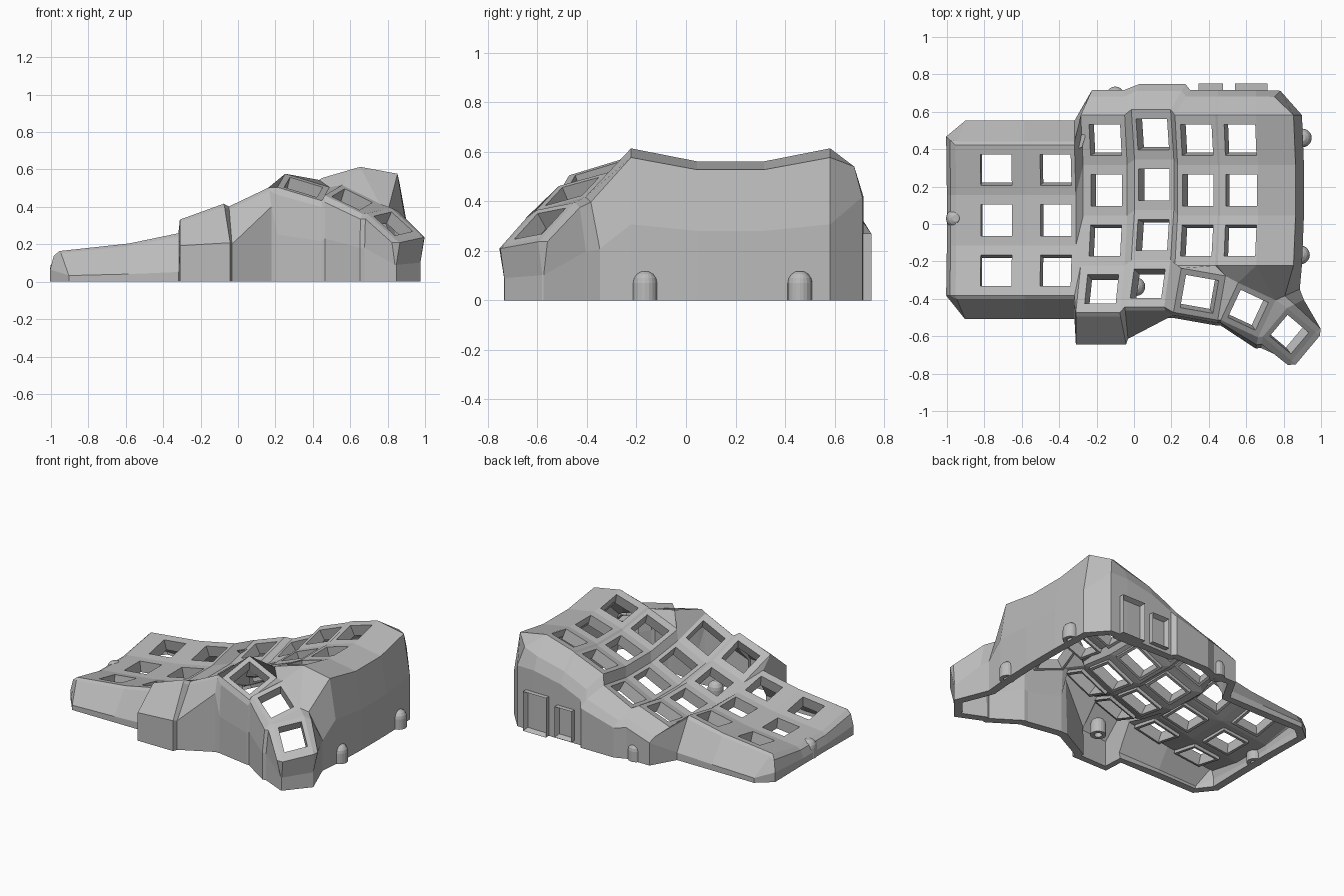
import bpy, bmesh, math
from mathutils import Vector as V

if "Cube" in bpy.data.objects:
    bpy.data.objects.remove(bpy.data.objects["Cube"], do_unlink=True)

grey = bpy.data.materials.new("matte grey plastic")
grey.use_nodes = True
COLOR = (0.5, 0.5, 0.5, 1)
grey.diffuse_color = COLOR
grey.node_tree.nodes["Principled BSDF"].inputs["Base Color"].default_value = COLOR


def finish(bm, name):
    mesh = bpy.data.meshes.new(name)
    bm.to_mesh(mesh)
    bm.free()
    mesh.materials.append(grey)
    obj = bpy.data.objects.new(name, mesh)
    bpy.context.collection.objects.link(obj)
    return obj


def thicken(obj, amount):
    mod = obj.modifiers.new("thickness", "SOLIDIFY")
    mod.thickness = amount
    mod.offset = -1


shell = bmesh.new()
collars = bmesh.new()


def face(bm, *verts):
    unique = list(dict.fromkeys(verts))
    if len(unique) > 2 and not bm.faces.get(unique):
        bm.faces.new(unique)


def key_cell(bl, br, tr, tl, u0, u1, v0, v1):
    """Square plate with a key hole, and a collar hanging below the hole."""
    outer = [bl, br, tr, tl]

    def at(u, v):
        low = bl.co.lerp(br.co, u)
        return low.lerp(tl.co.lerp(tr.co, u), v)

    hole = [at(u0, v0), at(u1, v0), at(u1, v1), at(u0, v1)]
    inner = [shell.verts.new(p) for p in hole]
    down = -(hole[1] - hole[0]).cross(hole[3] - hole[0]).normalized()
    upper = [collars.verts.new(p + down * 0.015) for p in hole]
    lower = [collars.verts.new(p + down * 0.075) for p in hole]
    for i in range(4):
        j = (i + 1) % 4
        face(shell, outer[i], outer[j], inner[j], inner[i])
        face(collars, upper[i], upper[j], lower[j], lower[i])


# Finger columns: left x, right x, left z, right z, hole x, middle y, rows
PITCH, RADIUS = 0.272, 1.4
COLUMNS = {
    "outer": (-0.95, -0.58, 0.105, 0.145, -0.735, 0.02, 3),
    "little": (-0.58, -0.31, 0.145, 0.2, -0.415, 0.02, 3),
    "ring": (-0.27, -0.035, 0.17, 0.255, -0.145, 0.18, 4),
    "middle": (0.005, 0.215, 0.24, 0.34, 0.11, 0.21, 4),
    "index": (0.235, 0.45, 0.4, 0.485, 0.345, 0.18, 3),
    "inner": (0.46, 0.665, 0.495, 0.555, 0.575, 0.18, 3),
}
left, right = {}, {}
for name, (xl, xr, zl, zr, hx, yc, rows) in COLUMNS.items():
    # Each column follows an arc that leans with its sideways tilt
    lean = 0.7 * (zr - zl) / (xr - xl)

    def edge(x, z):
        verts = []
        for i in range(rows + 1):
            a = (1.5 - i) * PITCH / RADIUS
            rise = RADIUS * (1 - math.cos(a))
            verts.append(shell.verts.new(
                (x - lean * rise, yc + RADIUS * math.sin(a), z + rise)))
        return verts

    left[name] = right["outer"] if name == "little" else edge(xl, zl)
    right[name] = edge(xr, zr)
    L, R = left[name], right[name]
    half = 0.083 / (xr - xl)
    mid = (hx - xl) / (xr - xl)
    for i in range(rows):
        key_cell(L[i + 1], R[i + 1], R[i], L[i], mid - half, mid + half, 0.19, 0.81)

# Webs joining neighbouring columns
names = list(COLUMNS)
for a, b in zip(names[1:], names[2:]):
    R, L = right[a], left[b]
    for i in range(min(len(R), len(L)) - 1):
        face(shell, R[i + 1], L[i + 1], L[i], R[i])

# Thumb keys: centre, turn, half size, slope along the row, slope across it
THUMBS = [
    ((0.35, -0.375, 0.505), -10, 0.12, -0.3, 0.3),
    ((0.61, -0.46, 0.44), -25, 0.11, -0.45, 0.25),
    ((0.83, -0.59, 0.31), -40, 0.1, -0.7, 0.15),
]
thumb = []
for centre, turn, h, along, across in THUMBS:
    a = math.radians(turn)
    u = V((math.cos(a), math.sin(a), along)) * h
    v = V((-math.sin(a), math.cos(a), across)) * h
    corners = [shell.verts.new(V(centre) + u * s + v * t)
               for s, t in ((-1, -1), (1, -1), (1, 1), (-1, 1))]
    key_cell(*corners, 0.13, 0.87, 0.13, 0.87)
    thumb.append(corners)
t1, t2, t3 = thumb
for a, b in ((t1, t2), (t2, t3)):
    face(shell, a[1], b[0], b[3], a[2])

# Webs between the thumb cluster and the finger columns
mr, il, ir = right["middle"], left["index"], right["index"]
nl, nr = left["inner"], right["inner"]
face(shell, mr[4], t1[0], t1[3], mr[3])
face(shell, mr[3], t1[3], il[3])
face(shell, il[3], t1[3], t1[2], ir[3])
face(shell, ir[3], t1[2], nl[3])
face(shell, nl[3], t1[2], t2[3], nr[3])
face(shell, nr[3], t2[3], t2[2])
lr, rl, rr, ml = right["little"], left["ring"], right["ring"], left["middle"]
face(shell, lr[3], rl[4], rl[3])
face(shell, rr[4], ml[4], ml[3], rr[3])

# Outer wall: (plate corner, direction, profile), walked around the rim.
# A profile is shoulder reach, shoulder height, foot reach, foot height.
rim = []


def wall(verts, dx, dy, profile):
    rim.extend((p, V((dx, dy)), profile) for p in verts)


ol, om = left["outer"], right["outer"]
low_front = (0.02, 0.93, 0.125, 0.2)
low_back = (0.02, 0.93, 0.13, 0.2)
left_wall = (0.03, 0.85, 0.05, 0.4)
tall_front = (0.02, 0.96, 0.17, 0.5)
tall_back = (0.1, 0.82, 0.135, 0.68)
thumb_wall = (0.03, 0.93, 0.005, 0.4)
wall(reversed(nr), 1, 0, (0.2, 0.94, 0.245, 0.5))
wall([nr[0]], 0.65, 0.65, (0.15, 0.88, 0.2, 0.68))
wall([nr[0], nl[0], ir[0]], 0, 1, tall_back)
wall([il[0], mr[0]], 0.6, 1, tall_back)
wall([ml[0]], 0.3, 1, tall_back)
wall([rr[0]], 0, 1, tall_back)
wall([rl[0]], 0.45, 1, tall_back)
wall([lr[0], om[0]], 0, 1, low_back)
wall([ol[0]], 0.4, 1, low_back)
wall([ol[0]], -1, 0.9, left_wall)
wall(ol[1:], -1, 0, left_wall)
wall([ol[3]], 0.4, -1, low_front)
wall([om[3], lr[3]], 0, -1, low_front)
wall([rl[4]], 0, -1, (0.02, 0.96, 0.17, 0.58))
wall([rr[4]], 0.2, -1, tall_front)
wall([ml[4]], 0.1, -1, tall_front)
wall([mr[4]], 0.3, -1, (0.02, 0.97, 0.06, 0.8))
wall([t1[0], t1[1], t2[0]], 0, -1, (0.015, 0.92, 0.03, 0.5))
wall([t2[1], t3[0]], -0.2, -1, (0.04, 0.92, 0.06, 0.5))
wall([t3[1]], -0.64, -0.77, thumb_wall)
wall([t3[1], t3[2]], 0.77, -0.64, thumb_wall)
wall([t3[2]], 0.9, 0.6, thumb_wall)
wall([t3[3]], 1, 0.5, (0.04, 0.95, 0.09, 0.5))
wall([t2[2]], 1, 0.45, (0.05, 0.95, 0.13, 0.5))

stacks = []
for p, d, (reach, rise, foot, foot_rise) in rim:
    def ring_vert(out, z):
        return shell.verts.new((p.co.x + d.x * out, p.co.y + d.y * out, z))
    stacks.append([p, ring_vert(reach, p.co.z * rise),
                   ring_vert(foot, p.co.z * foot_rise), ring_vert(foot, 0)])
for a, b in zip(stacks, stacks[1:] + stacks[:1]):
    for i in range(3):
        face(shell, a[i], a[i + 1], b[i + 1], b[i])

bmesh.ops.recalc_face_normals(shell, faces=shell.faces)
shell.normal_update()
if sum(f.normal.z * f.calc_area() for f in shell.faces) < 0:
    bmesh.ops.reverse_faces(shell, faces=shell.faces)
thicken(finish(shell, "case_shell"), 0.055)

# Switch collars around the underside of the holes
thicken(finish(collars, "switch_collars"), 0.025)

# Domed screw posts with a blind hole underneath
POST = [(0.025, 0.06), (0.025, 0), (0.05, 0), (0.05, 0.07)]
POST += [(0.05 * math.cos(a), 0.07 + 0.05 * math.sin(a)) for a in (0.4, 0.8, 1.2)]
SIDES = 20
for n, (x, y) in enumerate([(-0.955, 0.03), (-0.1, 0.685), (0.9, 0.46),
                            (0.89, -0.165), (0.01, -0.335)]):
    bm = bmesh.new()
    rings = []
    for r, z in POST:
        turns = [2 * math.pi * k / SIDES for k in range(SIDES)]
        rings.append([bm.verts.new((x + r * math.cos(t), y + r * math.sin(t), z))
                      for t in turns])
    for a, b in zip(rings, rings[1:]):
        for k in range(SIDES):
            j = (k + 1) % SIDES
            face(bm, a[k], a[j], b[j], b[k])
    bm.faces.new(rings[0])
    bm.faces.new(rings[-1])
    bmesh.ops.recalc_face_normals(bm, faces=bm.faces)
    finish(bm, f"screw_post_{n + 1}")

# Socket frames on the back wall
for name, x0, x1, z0, z1 in (("wide_socket", 0.54, 0.715, 0, 0.27),
                             ("narrow_socket", 0.345, 0.475, 0.02, 0.23)):
    bm = bmesh.new()
    bmesh.ops.create_cube(bm, size=1)
    for v in bm.verts:
        v.co = ((x0 + x1) / 2 + v.co.x * (x1 - x0), 0.7 + v.co.y * 0.1,
                (z0 + z1) / 2 + v.co.z * (z1 - z0))
    back = max(bm.faces, key=lambda f: f.calc_center_median().y)
    bmesh.ops.inset_individual(bm, faces=[back], thickness=0.025)
    bmesh.ops.translate(bm, verts=back.verts, vec=(0, -0.04, 0))
    finish(bm, name)
